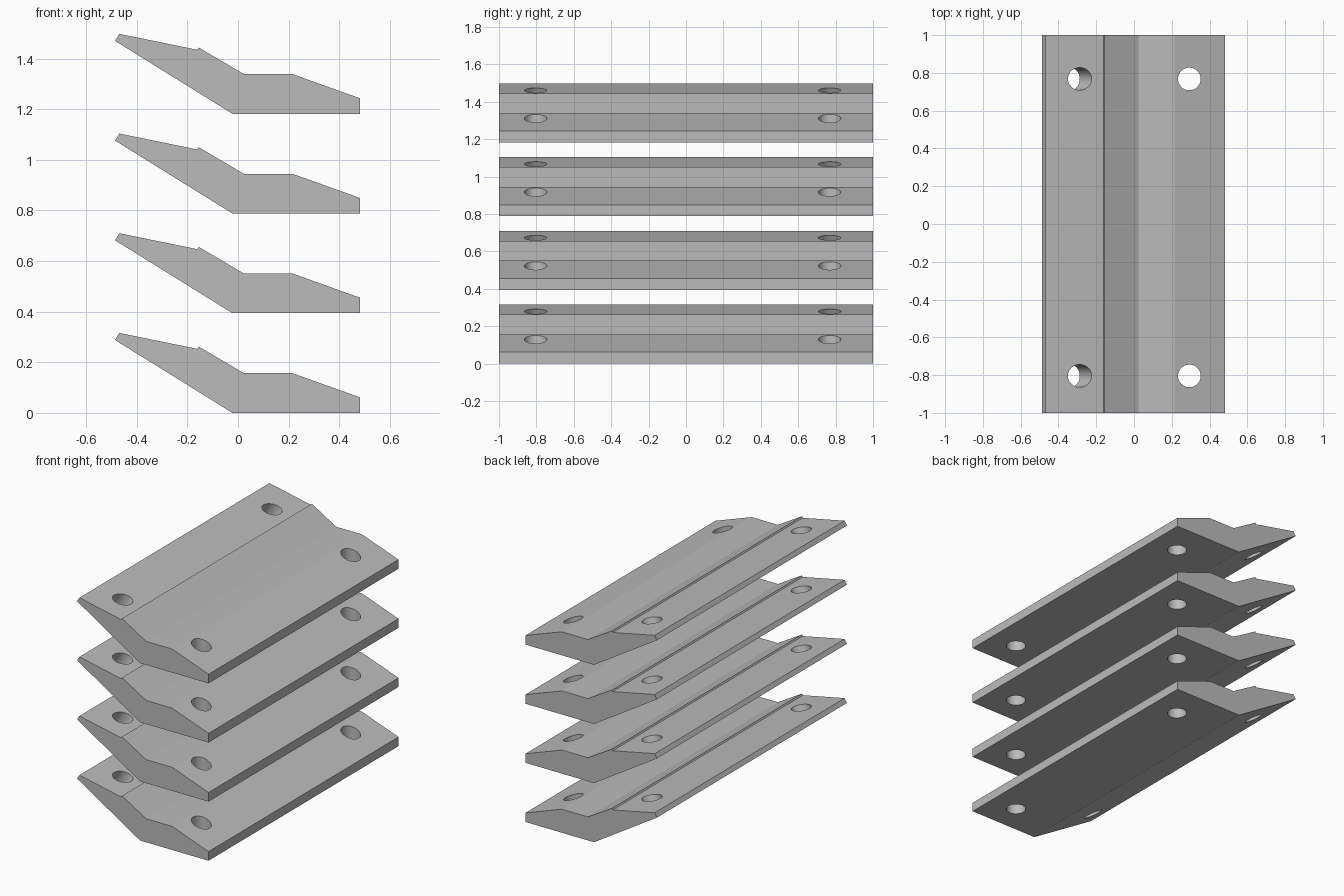
import bpy
import bmesh
from mathutils import Vector

cube = bpy.data.objects.get("Cube")
if cube:
    bpy.data.objects.remove(cube, do_unlink=True)

grey = bpy.data.materials.new("plain grey")
grey.use_nodes = True
colour = (0.5, 0.5, 0.5, 1)
grey.diffuse_color = colour
grey.node_tree.nodes["Principled BSDF"].inputs["Base Color"].default_value = colour

# Cross-section of one slat, in x and z
PROFILE = [(-0.486, 0.288), (-0.022, 0), (0.483, 0), (0.483, 0.061),
           (0.215, 0.157), (0.023, 0.157), (-0.155, 0.262),
           (-0.161, 0.253), (-0.469, 0.316)]
PITCH = 0.394
HOLE_RADIUS = 0.06
HOLE_ROWS = (-0.804, 0.768)


def make_object(name, bm):
    bmesh.ops.recalc_face_normals(bm, faces=bm.faces)
    mesh = bpy.data.meshes.new(name)
    bm.to_mesh(mesh)
    bm.free()
    mesh.materials.append(grey)
    obj = bpy.data.objects.new(name, mesh)
    bpy.context.collection.objects.link(obj)
    return obj


def make_drill(name, centre, axis):
    bm = bmesh.new()
    bmesh.ops.create_cone(bm, cap_ends=True, segments=48, radius1=HOLE_RADIUS,
                          radius2=HOLE_RADIUS, depth=0.6)
    obj = make_object(name, bm)
    obj.location = centre
    obj.rotation_mode = 'QUATERNION'
    obj.rotation_quaternion = axis.to_track_quat('Z', 'Y')
    return obj


# Slat body
bm = bmesh.new()
face = bm.faces.new([bm.verts.new((x, -1, z)) for x, z in PROFILE])
end = bmesh.ops.extrude_face_region(bm, geom=[face])["geom"]
bmesh.ops.translate(bm, vec=(0, 2, 0),
                    verts=[v for v in end if isinstance(v, bmesh.types.BMVert)])
slat = make_object("slat_1", bm)

# Bolt holes: upright in the toe, square to the underside in the raised wing
underside = Vector((PROFILE[1][0] - PROFILE[0][0], 0, -PROFILE[0][1]))
wing_axis = Vector((-underside.z, 0, underside.x))
drills = []
for y in HOLE_ROWS:
    drills.append(make_drill("toe_drill", (0.293, y, 0.08), Vector((0, 0, 1))))
    drills.append(make_drill("wing_drill", (-0.287, y, 0.279), wing_axis))
for drill in drills:
    cut = slat.modifiers.new("bolt_hole", 'BOOLEAN')
    cut.operation = 'DIFFERENCE'
    cut.solver = 'EXACT'
    cut.object = drill

# Bake the holes and remove the drills
bpy.context.view_layer.update()
baked = bpy.data.meshes.new_from_object(
    slat.evaluated_get(bpy.context.evaluated_depsgraph_get()))
slat.modifiers.clear()
slat.data = baked
for drill in drills:
    bpy.data.objects.remove(drill, do_unlink=True)

# Smooth hole walls, crisp slat edges
bpy.ops.object.select_all(action='DESELECT')
slat.select_set(True)
bpy.context.view_layer.objects.active = slat
bpy.ops.object.shade_smooth_by_angle(angle=0.25)

# Stack of four identical slats
for i in range(1, 4):
    copy = bpy.data.objects.new(f"slat_{i + 1}", slat.data)
    copy.location.z = i * PITCH
    bpy.context.collection.objects.link(copy)
